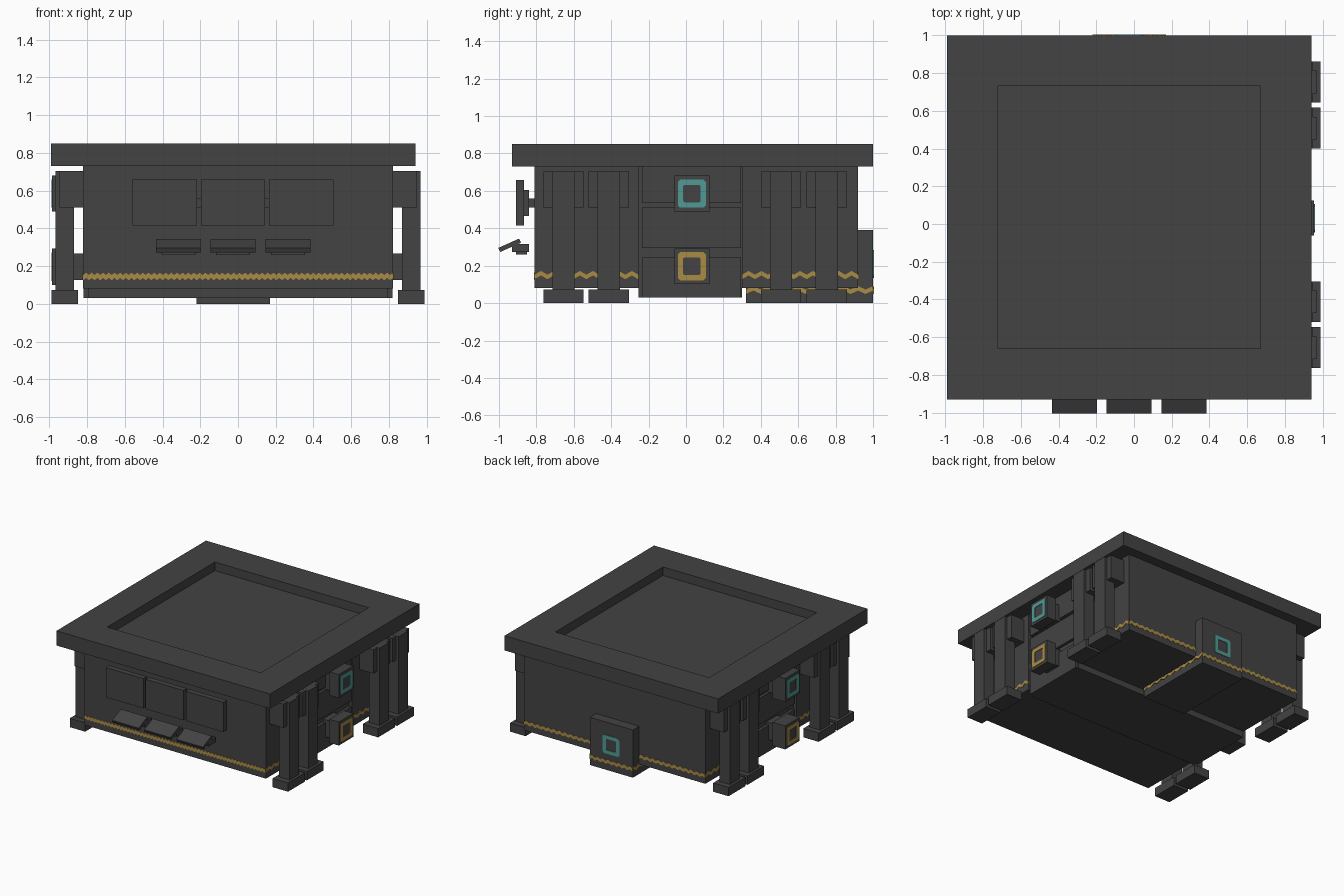
import bpy, bmesh
from mathutils import Vector, Matrix

cube = bpy.data.objects.get("Cube")
if cube:
    bpy.data.objects.remove(cube, do_unlink=True)


def material(name, rgb):
    m = bpy.data.materials.new(name)
    m.use_nodes = True
    m.diffuse_color = (*rgb, 1)
    m.node_tree.nodes["Principled BSDF"].inputs["Base Color"].default_value = (*rgb, 1)
    return m


DARK = material("dark_metal", (0.056, 0.056, 0.056))
GOLD = material("gold_paint", (0.40, 0.26, 0.06))
TEAL = material("teal_paint", (0.08, 0.33, 0.30))


def finish(name, bm, mat):
    mesh = bpy.data.meshes.new(name)
    bm.to_mesh(mesh)
    bm.free()
    mesh.materials.append(mat)
    ob = bpy.data.objects.new(name, mesh)
    bpy.context.collection.objects.link(ob)
    return ob


def box(name, x, y, z, tilt=0.0):
    """Box from axis ranges, optionally tilted about its own x axis."""
    bm = bmesh.new()
    bmesh.ops.create_cube(bm, size=1)
    size = [b - a for a, b in (x, y, z)]
    mid = [(a + b) / 2 for a, b in (x, y, z)]
    bm.transform(Matrix.Translation(mid) @ Matrix.Rotation(tilt, 4, 'X') @ Matrix.Diagonal((*size, 1)))
    return finish(name, bm, DARK)


def sides(s, a, b):
    """Range a..b on the side given by sign s."""
    return tuple(sorted((s * a, s * b)))


def plate(name, origin, along, loop_a, loop_b, mat, closed):
    """Thin painted plate bridging two point rows, drawn on a vertical wall."""
    bm = bmesh.new()
    rows = [[bm.verts.new(Vector(origin) + Vector(along) * u + Vector((0, 0, v))) for u, v in row]
            for row in (loop_a, loop_b)]
    n = len(loop_a)
    for i in range(n if closed else n - 1):
        j = (i + 1) % n
        bm.faces.new((rows[0][i], rows[0][j], rows[1][j], rows[1][i]))
    ob = finish(name, bm, mat)
    mod = ob.modifiers.new("thickness", 'SOLIDIFY')
    mod.thickness = 0.008
    mod.offset = 0


def ring(name, origin, along, mat):
    """Square frame with clipped corners."""
    def loop(h, c):
        k = h - c
        return [(k, h), (h, k), (h, -k), (k, -h), (-k, -h), (-h, -k), (-h, k), (-k, h)]
    plate(name, origin, along, loop(0.075, 0.012), loop(0.046, 0.006), mat, True)


def zigzag(name, origin, along, length, period, width, amp):
    """Painted sawtooth stripe."""
    n = max(2, round(2 * length / period))
    mid = [(length * i / n, amp if i % 2 else -amp) for i in range(n + 1)]
    top = [(u, v + width / 2) for u, v in mid]
    low = [(u, v - width / 2) for u, v in mid]
    plate(name, origin, along, top, low, GOLD, False)


X, Y = (1, 0, 0), (0, 1, 0)

# Roof slab with a sunken square
roof = box("roof", (-0.99, 0.94), (-0.93, 1.0), (0.73, 0.85))
bm = bmesh.new()
bm.from_mesh(roof.data)
top = max(bm.faces, key=lambda f: f.calc_center_median().z)
bmesh.ops.inset_region(bm, faces=[top], thickness=0.381)
bmesh.ops.translate(bm, verts=bmesh.ops.extrude_discrete_faces(bm, faces=[top])["faces"][0].verts,
                    vec=(0, 0, -0.07))
bm.to_mesh(roof.data)
bm.free()

# Body
box("front_body", (-0.82, 0.82), (-0.81, -0.255), (0.08, 0.74))
box("middle_body", (-0.795, 0.795), (-0.255, 0.30), (0.03, 0.74))
box("back_body", (-0.82, 0.82), (0.30, 0.92), (0.08, 0.74))
box("back_block", (-0.22, 0.17), (0.32, 1.0), (0, 0.39))
ring("back_mark", (-0.025, 1.0, 0.21), X, TEAL)

# Painted stripes
zigzag("front_stripe", (-0.82, -0.81, 0.145), X, 1.64, 0.03, 0.028, 0.006)
for x0, length in ((-0.82, 0.60), (0.17, 0.65)):
    zigzag("back_stripe", (x0, 0.92, 0.145), X, length, 0.05, 0.026, 0.007)
zigzag("block_stripe", (-0.22, 1.0, 0.07), X, 0.39, 0.05, 0.026, 0.007)
for x0 in (-0.22, 0.17):
    zigzag("block_side_stripe", (x0, 0.32, 0.07), Y, 0.68, 0.08, 0.024, 0.009)

for s, name, outer in ((1, "left", 0.955), (-1, "right", 0.985)):
    # Side stripes
    for y0, y1 in ((-0.81, -0.255), (0.30, 0.92)):
        zigzag(name + "_stripe", (s * 0.82, y0, 0.15), Y, y1 - y0, 0.07, 0.024, 0.010)

    # Wall panels
    for z in ((0.03, 0.245), (0.295, 0.51), (0.535, 0.73)):
        box(name + "_wall_panel", sides(s, 0.78, 0.818), (-0.235, 0.295), z)

    # Marked boxes on stems
    for z, mat in ((0.585, TEAL), (0.197, GOLD)):
        box(name + "_box_stem", sides(s, 0.78, 0.88), (-0.04, 0.10), (z - 0.07, z + 0.07))
        box(name + "_marked_box", sides(s, 0.87, outer), (-0.062, 0.125), (z - 0.096, z + 0.096))
        ring(name + "_box_mark", (s * outer, 0.031, z), Y, mat)

    # Pillars with brackets and feet
    for y in (-0.655, -0.412, 0.508, 0.752):
        box(name + "_pillar", sides(s, 0.87, 0.967), (y - 0.06, y + 0.06), (0.05, 0.705))
        box(name + "_bracket", sides(s, 0.81, 0.945), (y - 0.108, y + 0.108), (0.51, 0.704))
        box(name + "_foot", sides(s, 0.848, 0.987), (y - 0.108, y + 0.108), (0, 0.072))

# Front screens on a shared rail
box("screen_rail", (-0.40, 0.35), (-0.845, -0.80), (0.51, 0.56))
for x in (-0.388, -0.027, 0.335):
    box("screen", (x - 0.17, x + 0.17), (-0.91, -0.865), (0.415, 0.658))
    box("screen_back", (x - 0.10, x + 0.10), (-0.867, -0.84), (0.465, 0.605))

# Sloped keyboards
for x in (-0.315, -0.027, 0.265):
    box("keyboard", (x - 0.12, x + 0.12), (-1.004, -0.882), (0.297, 0.321), 0.42)
    box("keyboard_base", (x - 0.12, x + 0.12), (-0.93, -0.84), (0.273, 0.315))
    box("keyboard_mount", (x - 0.09, x + 0.09), (-0.91, -0.85), (0.26, 0.28))
